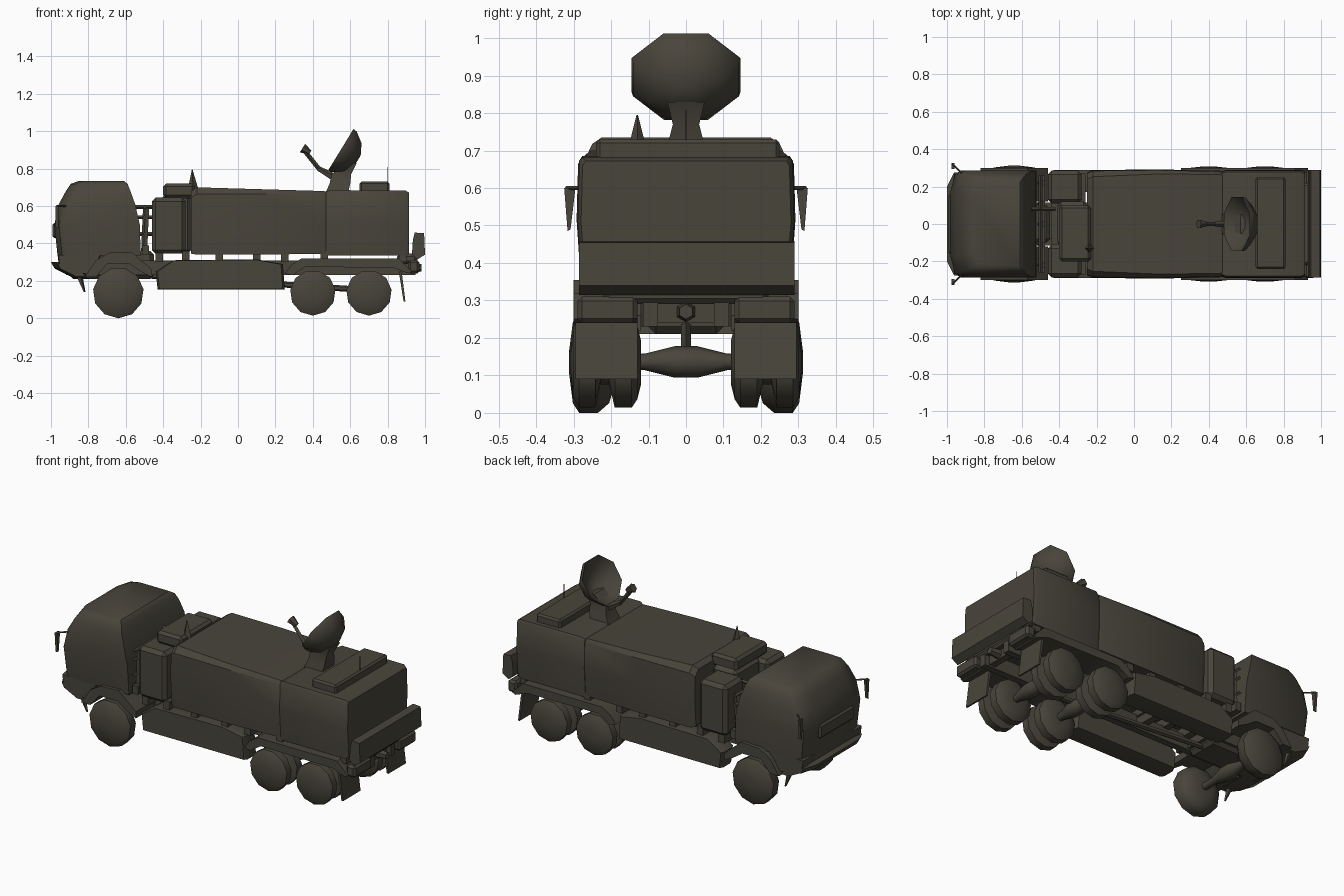
import bpy, bmesh, math
from mathutils import Vector, Matrix

if "Cube" in bpy.data.objects:
    bpy.data.objects.remove(bpy.data.objects["Cube"], do_unlink=True)

OLIVE = (0.066, 0.059, 0.044, 1)
paint = bpy.data.materials.new("drab olive")
paint.use_nodes = True
paint.diffuse_color = OLIVE
shader = paint.node_tree.nodes["Principled BSDF"]
shader.inputs["Base Color"].default_value = OLIVE
shader.inputs["Roughness"].default_value = 0.9
SIDES = ((-1, "near"), (1, "far"))


def finish(name, bm, angle=35):
    bmesh.ops.recalc_face_normals(bm, faces=bm.faces)
    mesh = bpy.data.meshes.new(name)
    bm.to_mesh(mesh)
    bm.free()
    mesh.materials.append(paint)
    ob = bpy.data.objects.new(name, mesh)
    bpy.context.collection.objects.link(ob)
    bpy.ops.object.select_all(action="DESELECT")
    bpy.context.view_layer.objects.active = ob
    ob.select_set(True)
    bpy.ops.object.shade_smooth_by_angle(angle=math.radians(angle))


def box(name, x, y, z, bevel=0.0):
    """Block between the given (low, high) pairs."""
    bm = bmesh.new()
    bmesh.ops.create_cube(bm, size=1)
    for v in bm.verts:
        v.co = [(lo + hi) / 2 + c * (hi - lo) for c, (lo, hi) in zip(v.co, (x, y, z))]
    if bevel:
        bmesh.ops.bevel(bm, geom=bm.edges[:], offset=bevel, segments=1, affect="EDGES")
    finish(name, bm)


def loft(name, rings, angle=35):
    """Skin a run of equal-length rings and cap both ends."""
    bm = bmesh.new()
    rows = [[bm.verts.new(p) for p in ring] for ring in rings]
    for a, b in zip(rows, rows[1:]):
        for i in range(len(a)):
            j = (i + 1) % len(a)
            bm.faces.new((a[i], a[j], b[j], b[i]))
    bm.faces.new(rows[0])
    bm.faces.new(rows[-1])
    finish(name, bm, angle)


def side_profile(name, pts, slices, centre=(0, 0)):
    """Extrude an x-z outline across y; each slice is (y, scale)."""
    cx, cz = centre
    loft(name, [[(cx + (x - cx) * s, y, cz + (z - cz) * s) for x, z in pts]
                for y, s in slices])


def rod(name, a, b, r, sides=6, r2=None):
    a, b = Vector(a), Vector(b)
    bm = bmesh.new()
    bmesh.ops.create_cone(bm, cap_ends=True, segments=sides, radius1=r,
                          radius2=r if r2 is None else r2, depth=(b - a).length)
    turn = (b - a).to_track_quat("Z", "Y").to_matrix().to_4x4()
    bmesh.ops.transform(bm, matrix=Matrix.Translation((a + b) / 2) @ turn, verts=bm.verts)
    finish(name, bm, 50)


def turned(name, x, z, profile, side=1, sides=11):
    """Turn (y, radius) pairs round a crosswise axle."""
    loft(name, [[(x + r * math.sin(i * math.tau / sides), side * y,
                  z - r * math.cos(i * math.tau / sides)) for i in range(sides)]
                for y, r in profile], 50)


def cab_ring(z, front, back, half):
    """Plan outline of the cab with a bowed front."""
    near = [(front, half * 0.6), (front + 0.025, half * 0.93), (front + 0.055, half), (back, half)]
    return [(x, -y, z) for x, y in near] + [(x, y, z) for x, y in reversed(near)]


# Cab narrowing to the roof, with a chin below
loft("cab", [cab_ring(0.335, -0.965, -0.52, 0.278), cab_ring(0.5, -0.982, -0.525, 0.286),
             cab_ring(0.61, -0.958, -0.55, 0.282), cab_ring(0.68, -0.92, -0.575, 0.268),
             cab_ring(0.718, -0.895, -0.59, 0.25), cab_ring(0.735, -0.85, -0.61, 0.225)], 40)
side_profile("cab_chin", [(-0.955, 0.26), (-0.965, 0.34), (-0.73, 0.34), (-0.79, 0.23)],
             [(-0.275, 0.95), (-0.24, 1), (0.24, 1), (0.275, 0.95)], (-0.85, 0.3))
box("grille_bar", (-0.992, -0.96), (-0.16, 0.16), (0.43, 0.51), 0.01)
side_profile("front_bumper", [(-1, 0.3), (-0.93, 0.3), (-0.86, 0.27), (-0.8, 0.21),
                              (-0.87, 0.21), (-0.98, 0.265)],
             [(-0.275, 0.75), (-0.2, 1), (0.2, 1), (0.275, 0.75)], (-0.85, 0.26))

# Front mudguards, mirrors and hooks
arch = [(-0.82, 0.22), (-0.76, 0.31), (-0.69, 0.35), (-0.57, 0.355), (-0.46, 0.26),
        (-0.46, 0.22), (-0.52, 0.25), (-0.58, 0.29), (-0.7, 0.29), (-0.76, 0.22)]
for s, tag in SIDES:
    side_profile("front_mudguard_" + tag, arch, [(s * 0.12, 1), (s * 0.3, 1)])
    loft("mirror_" + tag, [[(x, s * 0.325, 0.6), (x, s * 0.295, 0.6), (x, s * 0.308, 0.49),
                            (x, s * 0.316, 0.485)] for x in (-0.975, -0.96)])
    rod("mirror_arm_" + tag, (-0.92, s * 0.27, 0.6), (-0.97, s * 0.32, 0.6), 0.005, 4)
    rod("front_hook_" + tag, (-0.85, s * 0.24, 0.23), (-0.82, s * 0.24, 0.14), 0.018, 5, 0.005)

# Wheels: single front pair, twin rear pairs with a wide groove
front_tyre = [(0.19, 0.06), (0.205, 0.11), (0.235, 0.136), (0.285, 0.136), (0.302, 0.11), (0.312, 0.03)]
rear_tyre = [(0.12, 0.06), (0.13, 0.1), (0.145, 0.122), (0.19, 0.122), (0.205, 0.06),
             (0.228, 0.06), (0.242, 0.122), (0.285, 0.122), (0.301, 0.095), (0.308, 0.03)]
for s, tag in SIDES:
    turned("front_wheel_" + tag, -0.64, 0.136, front_tyre, s)
    turned("middle_wheel_" + tag, 0.4, 0.136, rear_tyre, s)
    turned("rear_wheel_" + tag, 0.7, 0.136, rear_tyre, s)

# Chassis, axles and drive shaft
for s, tag in SIDES:
    box("chassis_rail_" + tag, (-0.92, 0.95), sorted((s * 0.075, s * 0.115)), (0.23, 0.31))
for i, x in enumerate((-0.85, -0.45, -0.1, 0.25, 0.55, 0.9)):
    box(f"crossmember_{i}", (x - 0.02, x + 0.02), (-0.11, 0.11), (0.24, 0.29))
for tag, x in (("front", -0.64), ("middle", 0.4), ("rear", 0.7)):
    turned(tag + "_axle", x, 0.136, [(-0.2, 0.02), (-0.11, 0.022), (-0.03, 0.042),
                                     (0.03, 0.042), (0.11, 0.022), (0.2, 0.02)], 1, 8)
rod("drive_shaft", (-0.5, 0, 0.23), (0.7, 0, 0.15), 0.016)
box("engine_block", (-0.9, -0.45), (-0.1, 0.1), (0.21, 0.36), 0.02)
for i, x in enumerate((-0.42, -0.28, -0.1, 0.1, 0.25, 0.46, 0.88)):
    box(f"body_bearer_{i}", (x - 0.02, x + 0.02), (-0.27, 0.27), (0.3, 0.36))

# Side lockers and rear mudguards
guard = [(0.25, 0.24), (0.29, 0.29), (0.34, 0.32), (0.86, 0.32), (0.93, 0.25),
         (0.91, 0.24), (0.83, 0.27), (0.36, 0.275), (0.29, 0.23)]
locker = [(-0.43, 0.155), (-0.44, 0.25), (-0.35, 0.31), (0.1, 0.315), (0.24, 0.29), (0.25, 0.155)]
for s, tag in SIDES:
    side_profile("side_locker_" + tag, locker,
                 [(s * 0.17, 0.96), (s * 0.2, 1), (s * 0.265, 1), (s * 0.288, 0.97)], (-0.1, 0.24))
    side_profile("rear_mudguard_" + tag, guard, [(s * 0.13, 1), (s * 0.3, 1)])
    side_profile("mud_flap_" + tag, [(0.86, 0.25), (0.875, 0.25), (0.895, 0.09), (0.885, 0.09)],
                 [(s * 0.13, 1), (s * 0.295, 1)])
    box("tail_lamp_" + tag, (0.91, 0.97), sorted((s * 0.13, s * 0.29)), (0.24, 0.31), 0.012)


def section(x, half, low, high, soft):
    """Soft-cornered cross-section of the body."""
    edge = [(half - 0.012, low), (half, (low + high) / 2), (half - 0.004, high - soft), (half - soft, high)]
    return [(x, y, z) for y, z in edge] + [(x, -y, z) for y, z in reversed(edge)]


# Body shell: soft-edged cover in front, box behind
loft("body_cover", [section(-0.25, 0.275, 0.345, 0.68, 0.035), section(-0.22, 0.288, 0.34, 0.7, 0.035),
                    section(0.12, 0.292, 0.34, 0.69, 0.025), section(0.46, 0.285, 0.345, 0.68, 0.02),
                    section(0.475, 0.278, 0.345, 0.675, 0.02)])
loft("body_box", [section(0.47, 0.282, 0.335, 0.675, 0.012), section(0.49, 0.289, 0.335, 0.685, 0.012),
                  section(0.895, 0.289, 0.335, 0.683, 0.012), section(0.915, 0.28, 0.345, 0.672, 0.012)])
box("roof_hatch", (0.65, 0.81), (-0.24, 0.25), (0.67, 0.73), 0.01)
side_profile("tail_board", [(0.93, 0.34), (0.935, 0.42), (0.945, 0.458), (0.995, 0.455), (1, 0.34), (0.96, 0.315)],
             [(-0.285, 1), (0.29, 1)])
box("tail_bracket", (0.85, 0.96), (-0.22, 0.22), (0.29, 0.345), 0.015)
rod("tow_hitch", (0.9, 0, 0.27), (0.98, 0, 0.27), 0.03, 6, 0.02)

# Equipment bay behind the cab
box("equipment_near", (-0.46, -0.28), (-0.285, -0.11), (0.345, 0.645), 0.02)
box("equipment_far", (-0.46, -0.28), (0.11, 0.285), (0.345, 0.645), 0.02)
box("equipment_core", (-0.41, -0.25), (-0.12, 0.12), (0.345, 0.66), 0.02)
box("equipment_top", (-0.4, -0.23), (-0.2, 0.1), (0.645, 0.72), 0.015)
rod("roof_spike", (-0.24, -0.13, 0.69), (-0.245, -0.13, 0.795), 0.028, 4, 0.002)
box("cab_rear_rack", (-0.51, -0.475), (-0.26, 0.26), (0.34, 0.39))
for i in range(5):
    y = -0.22 + i * 0.11
    rod(f"rack_pipe_{i}", (-0.5, y, 0.36), (-0.49, y, 0.59), 0.018, 5)
for z in (0.45, 0.54, 0.595):
    rod("rack_bar", (-0.5, -0.26, z), (-0.5, 0.26, z), 0.01, 4)
    rod("cab_strut", (-0.56, 0.08, z), (-0.42, 0.08, z), 0.01, 4)

# Dish aerial: deep double-skinned bowl, mast, feed arm and whip
axis = Vector((-0.85, 0, 0.52))
up = Vector((0.52, 0, 0.85))
rim = Vector((0.56, 0, 0.895))


def dish_ring(radius, along):
    return [rim + axis * along + up * radius * 0.9 * math.cos(t) + Vector((0, radius * math.sin(t), 0))
            for t in [(i + 0.5) * math.tau / 8 for i in range(8)]]


loft("dish", [dish_ring(r, d) for r, d in ((0.03, -0.07), (0.09, -0.045), (0.157, 0.012),
                                          (0.153, -0.01), (0.105, -0.065), (0.035, -0.095))], 50)
loft("dish_mount", [[(x, y, z) for x, y in ((lo, -w), (hi, -w), (hi, w), (lo, w))]
                    for z, lo, hi, w in ((0.675, 0.47, 0.59, 0.055), (0.72, 0.49, 0.6, 0.048),
                                         (0.77, 0.5, 0.605, 0.035), (0.83, 0.57, 0.635, 0.05))])
rod("dish_arm", (0.55, 0, 0.73), (0.43, 0, 0.8), 0.026, 5, 0.014)
rod("feed_arm", (0.44, 0, 0.79), (0.36, 0, 0.89), 0.012, 4)
rod("feed_horn", (0.345, 0, 0.91), (0.385, 0, 0.885), 0.026, 6, 0.014)
rod("whip_aerial", (0.8, 0.0, 0.72), (0.8, 0.0, 0.81), 0.002, 4)
